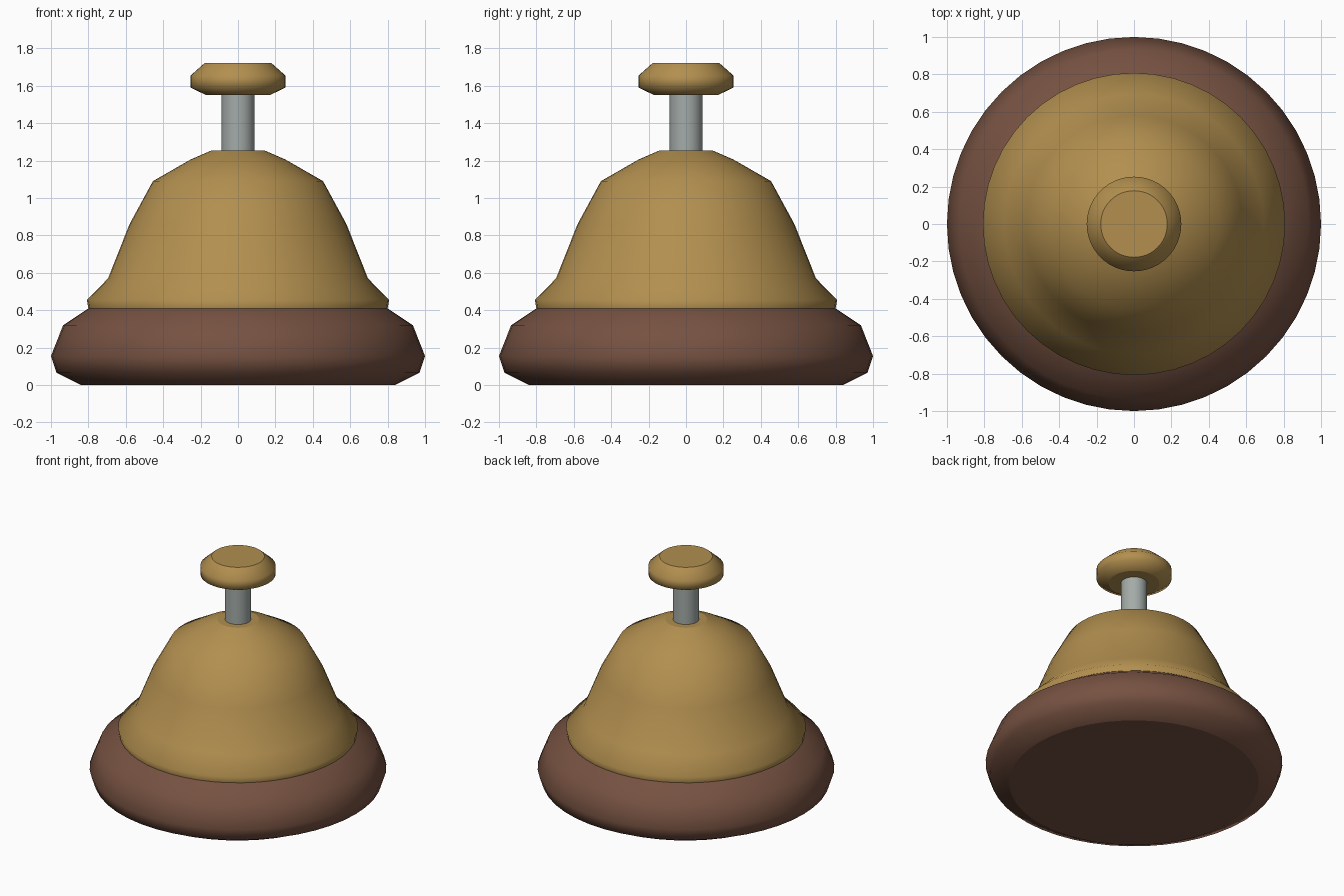
import bpy, bmesh
from math import cos, sin, tau

cube = bpy.data.objects.get("Cube")
if cube:
    bpy.data.objects.remove(cube, do_unlink=True)

SEGMENTS = 48


def material(name, colour):
    mat = bpy.data.materials.new(name)
    mat.use_nodes = True
    mat.diffuse_color = (*colour, 1)
    mat.node_tree.nodes["Principled BSDF"].inputs["Base Color"].default_value = (*colour, 1)
    return mat


def lathe(name, profile, mat):
    """Turn (radius, height) points about z, closing both ends with flat caps."""
    bm = bmesh.new()
    angles = [tau * i / SEGMENTS for i in range(SEGMENTS)]
    rings = [[bm.verts.new((r * cos(a), r * sin(a), z)) for a in angles] for r, z in profile]
    for low, high in zip(rings, rings[1:]):
        for i in range(SEGMENTS):
            j = (i + 1) % SEGMENTS
            bm.faces.new((low[i], low[j], high[j], high[i])).smooth = True
    caps = [bm.faces.new(rings[0][::-1]), bm.faces.new(rings[-1])]
    for cap in caps:
        for edge in cap.edges:
            edge.smooth = False
    mesh = bpy.data.meshes.new(name)
    bm.to_mesh(mesh)
    bm.free()
    mesh.materials.append(mat)
    obj = bpy.data.objects.new(name, mesh)
    bpy.context.collection.objects.link(obj)
    return obj


brass = material("brass", (0.445, 0.275, 0.078))
wood = material("brown wood", (0.18, 0.083, 0.053))
steel = material("grey steel", (0.37, 0.41, 0.39))

# Rounded wooden foot
lathe("base", [(0.84, 0), (0.97, 0.065), (1, 0.155), (0.935, 0.32), (0.8, 0.41)], wood)

# Flared bell dome
lathe("bell", [(0.8, 0.41), (0.808, 0.455), (0.695, 0.57), (0.58, 0.86),
               (0.455, 1.09), (0.255, 1.205), (0.14, 1.255)], brass)

# Plunger rod and push button
lathe("plunger_stem", [(0.088, 1.2), (0.088, 1.58)], steel)
lathe("push_button", [(0.17, 1.55), (0.253, 1.59), (0.253, 1.655), (0.178, 1.722)], brass)
